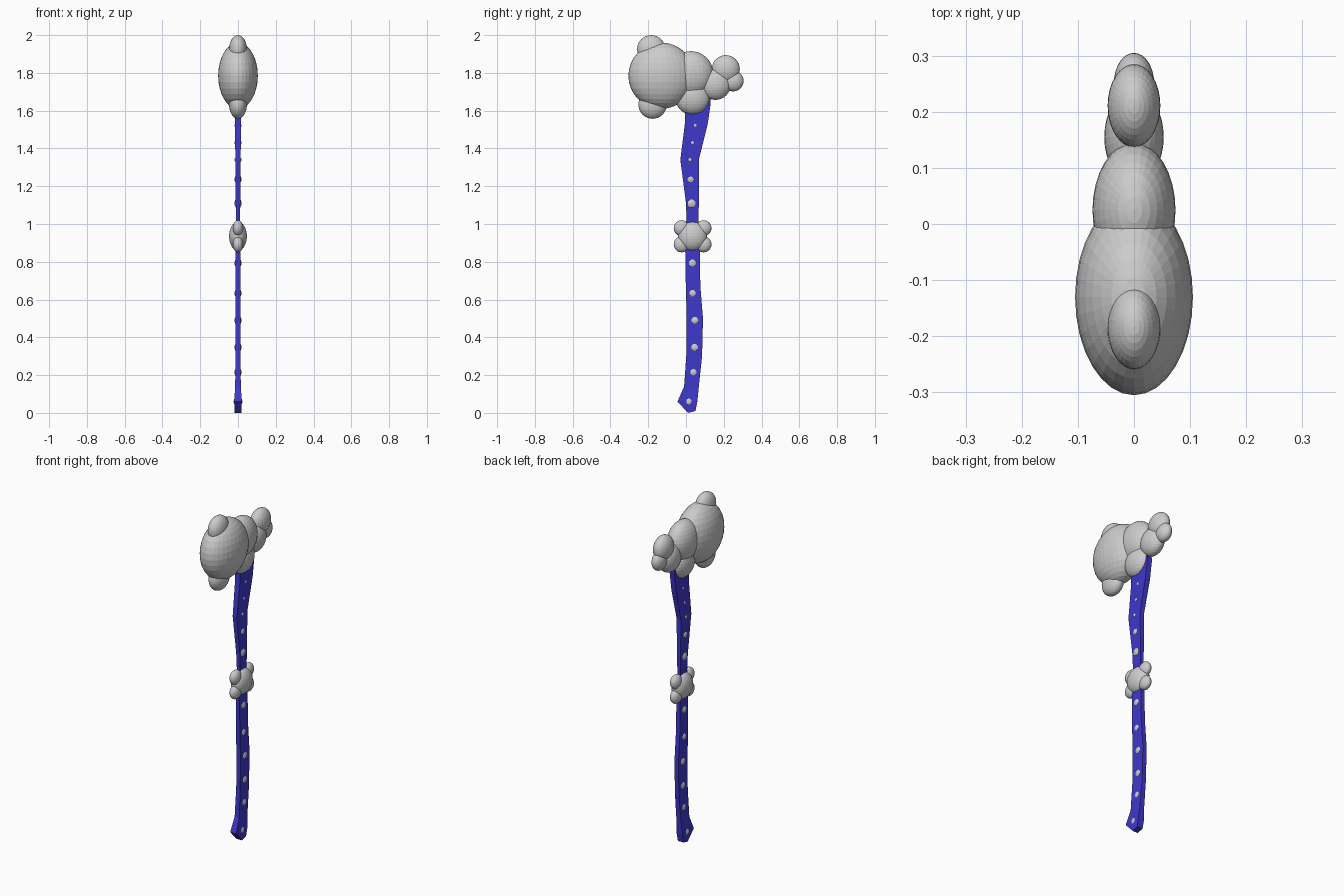
import bpy, bmesh

def material(name, rgb):
    m = bpy.data.materials.new(name)
    m.diffuse_color = (*rgb, 1)
    return m

def ball(name, y, z, r, rx, x=0, segs=32, rings=16):
    """Sphere flattened along x."""
    bpy.ops.mesh.primitive_uv_sphere_add(segments=segs, ring_count=rings, radius=1, location=(x, y, z))
    ob = bpy.context.object
    ob.name = name
    ob.scale = (rx, r, r)
    return ob

# Handle: rectangular sections (front y, front z, back y, back z, half thickness)
sections = [
    (0.010, 0.000, 0.050, 0.010, 0.018),
    (-0.045, 0.060, 0.060, 0.060, 0.020),
    (-0.010, 0.140, 0.068, 0.140, 0.015),
    (0.002, 0.310, 0.085, 0.300, 0.013),
    (0.004, 0.500, 0.090, 0.500, 0.013),
    (-0.001, 0.670, 0.076, 0.670, 0.013),
    (-0.004, 0.850, 0.073, 0.850, 0.012),
    (0.003, 1.020, 0.066, 1.020, 0.010),
    (0.000, 1.110, 0.068, 1.110, 0.012),
    (-0.030, 1.340, 0.068, 1.340, 0.014),
    (-0.005, 1.540, 0.115, 1.530, 0.016),
    (-0.003, 1.640, 0.131, 1.640, 0.016),
    (0.000, 1.720, 0.125, 1.720, 0.016),
]
bm = bmesh.new()
rows = [[bm.verts.new(p) for p in ((-t, fy, fz), (t, fy, fz), (t, by, bz), (-t, by, bz))]
        for fy, fz, by, bz, t in sections]
for a, b in zip(rows, rows[1:]):
    for i in range(4):
        j = (i + 1) % 4
        bm.faces.new((a[i], a[j], b[j], b[i]))
bm.faces.new(rows[0][::-1])
bm.faces.new(rows[-1])
bmesh.ops.recalc_face_normals(bm, faces=bm.faces)
mesh = bpy.data.meshes.new("handle")
bm.to_mesh(mesh)
bm.free()
mesh.materials.append(material("handle_blue", (0.05, 0.04, 0.6)))
bpy.context.collection.objects.link(bpy.data.objects.new("handle", mesh))

# Axe head lobes
ball("head_blade", -0.130, 1.785, 0.175, 0.105)
ball("blade_top_lobe", -0.184, 1.925, 0.075, 0.047)
ball("blade_bottom_lobe", -0.177, 1.632, 0.075, 0.047)
ball("head_center", 0.025, 1.795, 0.120, 0.074)
ball("head_lower", 0.035, 1.670, 0.092, 0.056)
ball("rear_neck", 0.155, 1.740, 0.083, 0.053)
ball("rear_upper_lobe", 0.211, 1.820, 0.074, 0.047)
ball("rear_tip_lobe", 0.250, 1.757, 0.055, 0.036)

# Mid-handle ornament
ball("grip_ornament", 0.035, 0.935, 0.077, 0.047)
for sy in (-1, 1):
    for sz in (-1, 1):
        ball("grip_ornament_lobe", 0.035 + sy * 0.058, 0.935 + sz * 0.043, 0.042, 0.028)

# Studs passing through both sides of the handle: (y, z, radius)
studs = [
    (0.015, 0.060, 0.022), (0.039, 0.215, 0.020), (0.046, 0.347, 0.020),
    (0.047, 0.490, 0.020), (0.035, 0.633, 0.019), (0.034, 0.793, 0.020),
    (0.030, 1.109, 0.022), (0.025, 1.236, 0.018), (0.021, 1.340, 0.012),
    (0.034, 1.430, 0.012), (0.049, 1.522, 0.012),
]
for y, z, r in studs:
    # Radius is the visible disc where the ball leaves the handle surface
    ball("handle_stud", y, z, r * 1.3, 0.023 if z < 0.1 else 0.0185, segs=32, rings=16)
